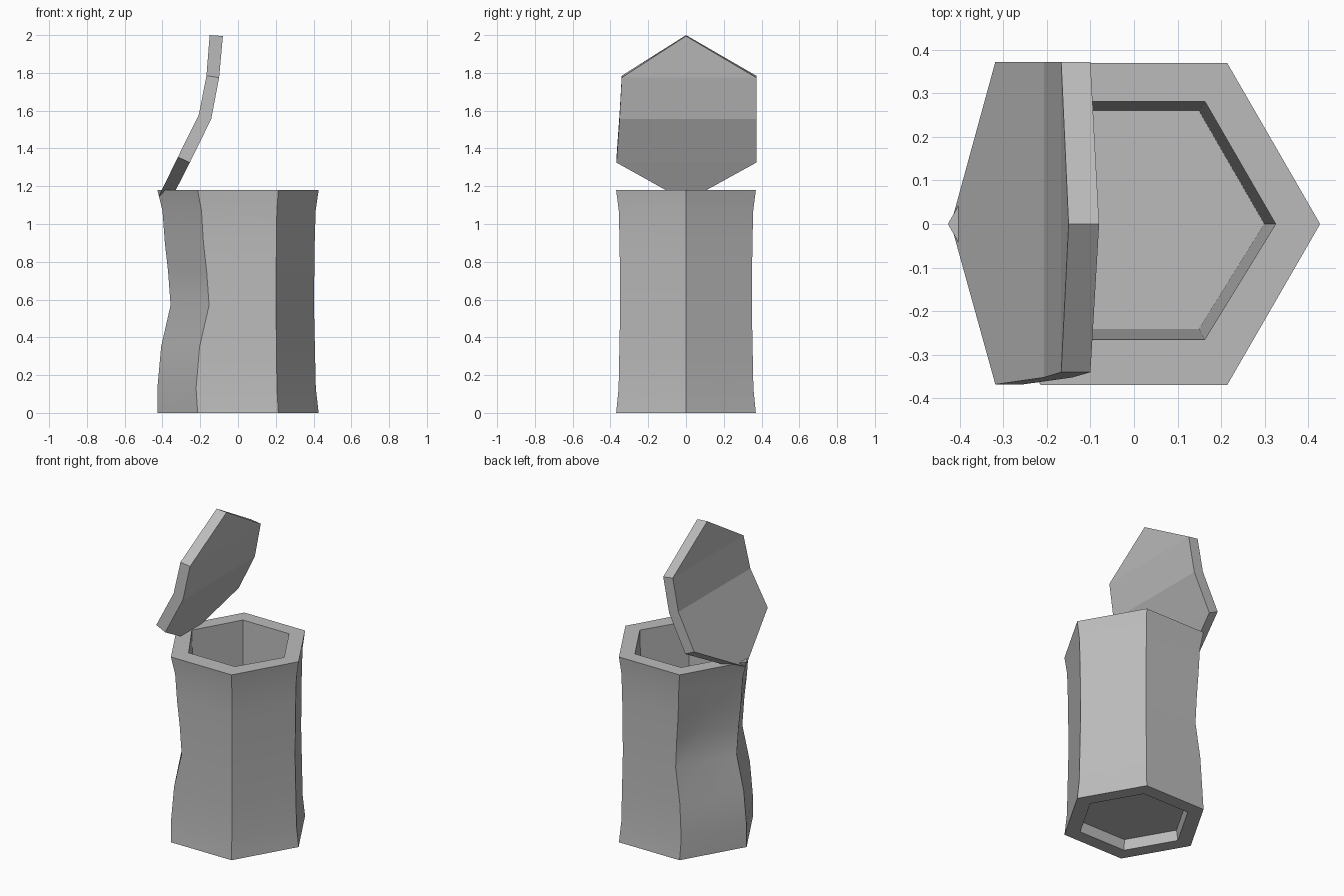
import bpy
import bmesh
from math import cos, sin, radians

cube = bpy.data.objects.get("Cube")
if cube:
    bpy.data.objects.remove(cube, do_unlink=True)

grey = bpy.data.materials.new("plain grey")
grey.use_nodes = True
COLOR = (0.5, 0.5, 0.5, 1.0)
grey.diffuse_color = COLOR
grey.node_tree.nodes["Principled BSDF"].inputs["Base Color"].default_value = COLOR


def finish(name, bm):
    bmesh.ops.recalc_face_normals(bm, faces=bm.faces)
    mesh = bpy.data.meshes.new(name)
    bm.to_mesh(mesh)
    bm.free()
    mesh.materials.append(grey)
    obj = bpy.data.objects.new(name, mesh)
    bpy.context.collection.objects.link(obj)
    bpy.ops.object.select_all(action="DESELECT")
    obj.select_set(True)
    bpy.context.view_layer.objects.active = obj
    bpy.ops.object.shade_smooth_by_angle(angle=radians(24))
    return obj


def bridge(bm, a, b):
    n = len(a)
    for i in range(n):
        j = (i + 1) % n
        bm.faces.new((a[i], a[j], b[j], b[i]))


# Six-sided ring with a middle point on every side
def hex_ring(bm, radius, z, front=1.0, squeeze=0.0, hollow=0.0):
    corners = []
    for k in range(6):
        x = radius * cos(radians(60 * k))
        y = radius * sin(radians(60 * k))
        if k > 3:
            y *= front
        x += squeeze * SQUEEZE_WEIGHT[k]
        corners.append((x, y))
    ring = []
    for k in range(6):
        (x0, y0), (x1, y1) = corners[k], corners[(k + 1) % 6]
        push = hollow if k == 2 else 0
        ring.append(bm.verts.new((x0, y0, z)))
        ring.append(bm.verts.new(((x0 + x1) / 2 + push * 0.87,
                                  (y0 + y1) / 2 - push * 0.5, z)))
    return ring


# Dented body: underside recess, outer wall, rim and hollow inside
SQUEEZE_WEIGHT = (0, 0, 0.5, 0.75, 0.8, 0)
OUTER = [  # height, radius, squeeze, hollow
    (0.0, 0.427, 0, 0),
    (0.13, 0.412, -0.02, 0),
    (0.35, 0.407, 0.0, 0),
    (0.57, 0.402, 0.06, 0.01),
    (0.75, 0.404, 0.045, 0.04),
    (0.9, 0.406, 0.025, 0.015),
    (1.07, 0.411, 0.015, 0),
    (1.18, 0.427, 0, 0),
]
bm = bmesh.new()
rings = [hex_ring(bm, 0.32, 0.065), hex_ring(bm, 0.33, 0)]
rings += [hex_ring(bm, r, z, 1, s, h) for z, r, s, h in OUTER]
rings += [hex_ring(bm, 0.325, 1.18, 0.94), hex_ring(bm, 0.299, 0.13, 0.93)]
for a, b in zip(rings, rings[1:]):
    bridge(bm, a, b)
bm.faces.new(rings[0])
bm.faces.new(rings[-1])
finish("dented_can_body", bm)

# Bent lid: outer x, z, inner x, z, front y, back y
LID = [
    (-0.45, 1.145, -0.36, 1.12, 0, 0),
    (-0.318, 1.355, -0.255, 1.325, -0.368, 0.372),
    (-0.207, 1.58, -0.142, 1.555, -0.352, 0.372),
    (-0.167, 1.785, -0.1, 1.775, -0.34, 0.372),
    (-0.15, 2.0, -0.08, 1.995, 0, 0),
]
LID[0] = (-0.42, 1.145, -0.36, 1.12, 0, 0)
bm = bmesh.new()
sides = []
for ix in (0, 2):
    front = [bm.verts.new((row[ix], row[4], row[ix + 1])) for row in LID]
    back = [bm.verts.new((row[ix], row[5], row[ix + 1])) for row in LID[1:-1]]
    back = [front[0]] + back + [front[-1]]
    for i in range(len(LID) - 1):
        face = (front[i], back[i], back[i + 1], front[i + 1])
        bm.faces.new(list(dict.fromkeys(face)))
    sides.append(front + back[-2:0:-1])
bridge(bm, *sides)
lid = finish("bent_lid", bm)
for poly in lid.data.polygons:
    poly.use_smooth = False
